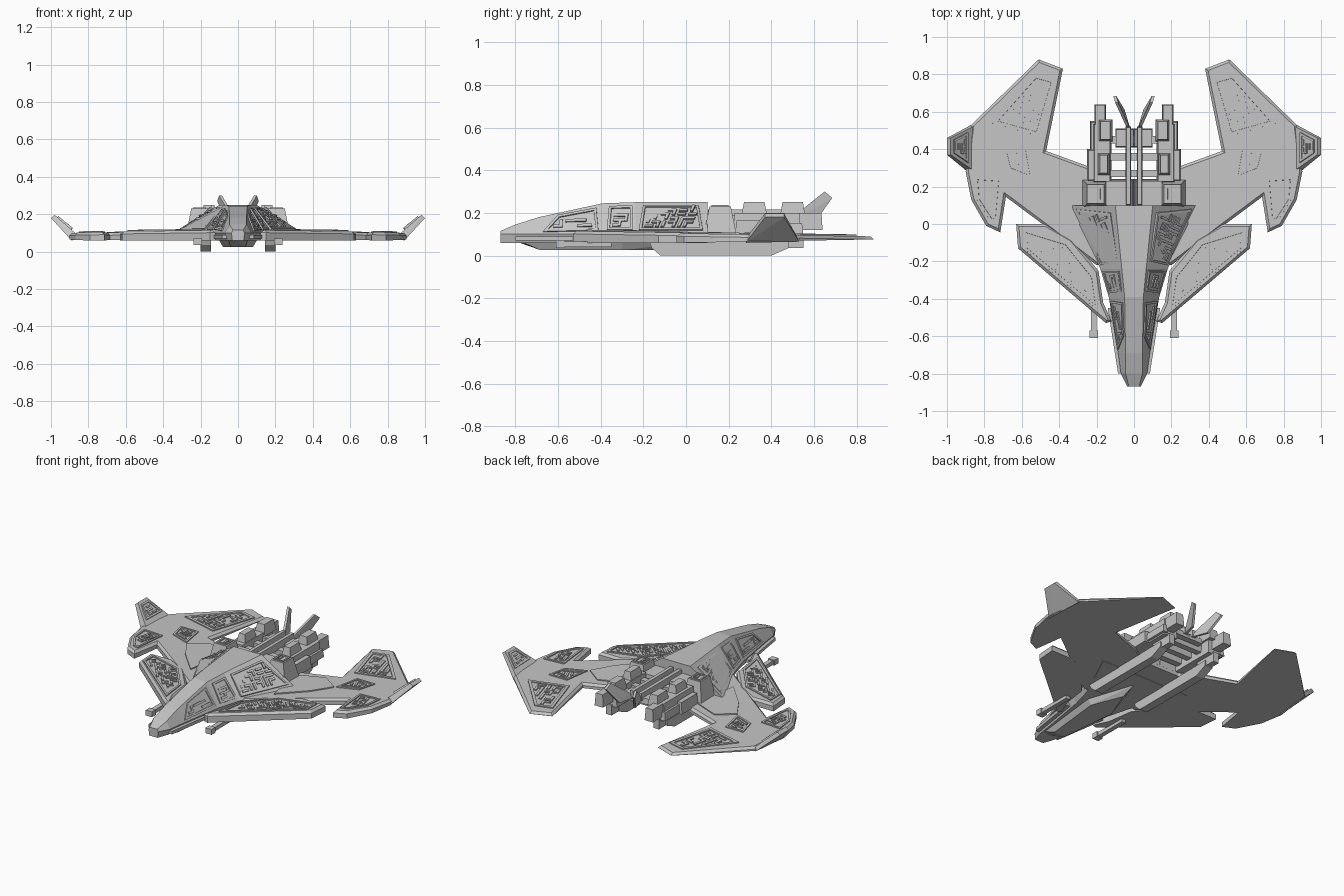
import bpy, bmesh, random
from mathutils import Vector

random.seed(4)
if "Cube" in bpy.data.objects:
    bpy.data.objects.remove(bpy.data.objects["Cube"])

grey = bpy.data.materials.new("hull_grey")
grey.use_nodes = True
tone = (0.56, 0.56, 0.56, 1)
grey.diffuse_color = tone
grey.node_tree.nodes["Principled BSDF"].inputs["Base Color"].default_value = tone


def finish(name, bm, mirror=True):
    bmesh.ops.recalc_face_normals(bm, faces=bm.faces)
    mesh = bpy.data.meshes.new(name)
    bm.to_mesh(mesh)
    bm.free()
    mesh.materials.append(grey)
    ob = bpy.data.objects.new(name, mesh)
    bpy.context.collection.objects.link(ob)
    if mirror:
        ob.modifiers.new("Mirror", 'MIRROR').use_mirror_merge = False
    return ob


def hull(name, points):
    # convex solid around a few corner points
    bm = bmesh.new()
    for p in points:
        bm.verts.new(p)
    bmesh.ops.convex_hull(bm, input=bm.verts)
    bmesh.ops.dissolve_limit(bm, angle_limit=0.01, verts=bm.verts, edges=bm.edges)
    return finish(name, bm)


def box(name, x, y, z, chamfer=0.0):
    c = chamfer
    return hull(name, [(a, b, z[0]) for a in x for b in y] +
                [(a, b, z[1]) for a in (x[0] + c, x[1] - c) for b in (y[0] + c, y[1] - c)])


def deck(y):
    return 0.104 - 0.016 * y


def belly(y):
    return 0.06 + 0.018 * max(y, 0)


def plate(name, outline, lift=0.0, edge=0.014):
    # wing slab that thins to the rear, with a sloped rim on top
    bm = bmesh.new()
    face = bm.faces.new([bm.verts.new((x, y, belly(y))) for x, y in outline])
    if face.normal.z < 0:
        face.normal_flip()
    out = bmesh.ops.extrude_face_region(bm, geom=[face])["geom"]
    top = [g for g in out if isinstance(g, bmesh.types.BMFace)]
    for v in top[0].verts:
        v.co.z = deck(v.co.y) + lift - 0.014
    bm.normal_update()
    bmesh.ops.recalc_face_normals(bm, faces=bm.faces)
    bmesh.ops.inset_region(bm, faces=top, thickness=edge, use_even_offset=True)
    for v in top[0].verts:
        v.co.z = deck(v.co.y) + lift
    return finish(name, bm)


def panel(name, corners, cell=0.026, rim=0.012, maze=True):
    # framed tray filled with a relief of short bars
    pts = [Vector(p) for p in corners]
    n = sum(((pts[i] - pts[0]).cross(pts[i + 1] - pts[0]) for i in range(1, len(pts) - 1)), Vector())
    n.normalize()
    if n.z < 0:
        n = -n
        pts.reverse()
    u = (pts[1] - pts[0]).normalized()
    v = n.cross(u).normalized()
    bm = bmesh.new()
    face = bm.faces.new([bm.verts.new(p - n * 0.008) for p in pts])
    out = bmesh.ops.extrude_face_region(bm, geom=[face])["geom"]
    top = [g for g in out if isinstance(g, bmesh.types.BMFace)]
    for w in top[0].verts:
        w.co += n * 0.015
    bmesh.ops.recalc_face_normals(bm, faces=bm.faces)
    bmesh.ops.inset_region(bm, faces=top, thickness=rim, use_even_offset=True)
    if not maze:
        return finish(name, bm)
    bmesh.ops.inset_region(bm, faces=top, thickness=0.001, depth=-0.006)

    def inside(p):
        return all(n.cross(b - a).normalized().dot(p - a) > rim + 0.009
                   for a, b in zip(pts, pts[1:] + pts[:1]))

    def bar(a, b):
        d = (b - a).normalized()
        s = n.cross(d)
        a, b = a - d * cell * 0.24, b + d * cell * 0.24
        ring = [e + s * k * cell * 0.24 for e, k in ((a, -1), (b, -1), (b, 1), (a, 1))]
        low = [bm.verts.new(p) for p in ring]
        high = [bm.verts.new(p + n * 0.008) for p in ring]
        bm.faces.new(high)
        for i in range(4):
            j = (i + 1) % 4
            bm.faces.new((low[i], low[j], high[j], high[i]))

    span = range(-25, 26)
    for i in span:
        for j in span:
            p = pts[0] + u * i * cell + v * j * cell
            q = p + random.choice((u, v)) * cell
            if inside(p) and inside(q) and random.random() < 0.85:
                bar(p, q)
    return finish(name, bm)


def deck_panel(name, outline, lift=0.0, **kw):
    return panel(name, [(x, y, deck(y) + lift) for x, y in outline], **kw)


# main wings with swept rear fins
plate("main_wing", [(0, 0.24), (0.14, 0.24), (0.25, 0.31), (0.47, 0.39), (0.38, 0.83), (0.51, 0.88),
                    (0.87, 0.53), (0.90, 0.28), (0.87, 0.13), (0.79, -0.01), (0.715, -0.045),
                    (0.685, 0.145), (0.49, 0), (0.2, -0.22), (0, -0.22)])
plate("front_wing", [(0.63, 0), (0.62, -0.13), (0.15, -0.53), (0.12, -0.52), (0.165, -0.42),
                     (0.19, -0.25), (0.33, -0.08), (0.47, 0)], lift=0.003)
deck_panel("fin_panel", [(0.53, 0.80), (0.42, 0.77), (0.51, 0.47), (0.76, 0.54)], cell=0.034, rim=0.018)
deck_panel("mid_wing_panel", [(0.57, 0.41), (0.70, 0.41), (0.67, 0.29), (0.54, 0.24)])
deck_panel("outer_wing_panel", [(0.71, 0.24), (0.85, 0.25), (0.84, 0.13), (0.77, 0.02), (0.73, 0.01)])
deck_panel("front_wing_panel", [(0.59, -0.03), (0.59, -0.13), (0.19, -0.465), (0.215, -0.28), (0.36, -0.1)],
           lift=0.003)
deck_panel("wing_root_plate", [(0.25, 0.24), (0.42, 0.31), (0.53, 0.23), (0.45, 0.1), (0.3, -0.06)],
           maze=False)

# upturned wing tips
hull("wing_tip", [(0.87, 0.53, 0.065), (0.89, 0.28, 0.06), (0.86, 0.52, 0.09), (0.865, 0.29, 0.095),
                  (1.0, 0.46, 0.18), (1.0, 0.37, 0.18), (0.98, 0.46, 0.197), (0.98, 0.37, 0.197)])
panel("wing_tip_panel", [(0.89, 0.49, 0.118), (0.89, 0.33, 0.123), (0.965, 0.38, 0.185),
                         (0.965, 0.45, 0.185)], cell=0.022)

# fuselage stations: y, lower half width, chine half width, roof half width, roof height
stations = [(-0.87, 0.03, 0.035, 0.027, 0.115), (-0.80, 0.055, 0.07, 0.045, 0.145),
            (-0.69, 0.07, 0.085, 0.045, 0.18), (-0.39, 0.12, 0.135, 0.05, 0.245),
            (-0.24, 0.16, 0.18, 0.065, 0.25), (0.10, 0.32, 0.345, 0.10, 0.25)]
bm = bmesh.new()
rings = []
for y, low, mid, roof, top in stations:
    half = [(low, 0.06), (mid, 0.1), (roof, top)]
    ring = half + [(-x, z) for x, z in reversed(half)]
    rings.append([bm.verts.new((x, y, z)) for x, z in ring])
for a, b in zip(rings, rings[1:]):
    for i in range(6):
        j = (i + 1) % 6
        bm.faces.new((a[i], a[j], b[j], b[i]))
bm.faces.new(rings[0])
bm.faces.new(rings[-1])
finish("fuselage", bm, mirror=False)


def side(y, t):
    # point on the sloping flank, t from chine to roof
    for a, b in zip(stations, stations[1:]):
        if y <= b[0]:
            k = (y - a[0]) / (b[0] - a[0])
            mid, roof, top = (a[i] + (b[i] - a[i]) * k for i in (2, 3, 4))
            return (mid + (roof - mid) * t, y, 0.1 + (top - 0.1) * t)


for name, y0, y1, y2, y3 in (("nose_panel", -0.67, -0.41, -0.42, -0.60),
                             ("canopy_panel", -0.37, -0.25, -0.25, -0.36),
                             ("shoulder_panel", -0.22, 0.08, 0.06, -0.20)):
    panel(name, [side(y0, 0.12), side(y1, 0.12), side(y2, 0.88), side(y3, 0.88)], cell=0.028)

# underside keel and chine strips
hull("keel", [(0, -0.78, 0.06), (0.05, -0.76, 0.06), (0.04, -0.68, 0.025), (0, -0.68, 0.025),
              (0.08, -0.3, 0.025), (0, -0.1, 0.025), (0.1, -0.3, 0.06), (0, 0, 0.06)])
hull("chine_strip", [(x + d, y, z) for x, y in ((0.06, -0.8), (0.115, -0.45)) for d in (0, 0.025)
                     for z in (0.07, 0.09)])

# long skids and forward guns
hull("skid", [(x, y, z) for x in (0.145, 0.2)
              for y, z in ((-0.17, 0.06), (-0.16, 0.035), (-0.12, 0), (0.4, 0), (0.48, 0.035), (0.48, 0.07))])
box("gun_barrel", (0.2, 0.23), (-0.61, -0.35), (0.04, 0.065))
box("gun_muzzle", (0.193, 0.237), (-0.61, -0.57), (0.035, 0.07))

# rear deck and engine blocks
box("rear_deck", (0, 0.16), (0.08, 0.24), (0.07, 0.19), 0.01)
box("engine_shoulder", (0.13, 0.28), (0.08, 0.24), (0.08, 0.23), 0.03)
panel("engine_shoulder_plate", [(0.17, 0.12, 0.229), (0.24, 0.12, 0.229), (0.24, 0.2, 0.229),
                                (0.17, 0.2, 0.229)], rim=0.01)
box("engine_nacelle", (0.12, 0.22), (0.22, 0.54), (0.09, 0.2), 0.008)
box("engine_outer_step", (0.2, 0.25), (0.23, 0.40), (0.09, 0.165), 0.006)
box("engine_outer_rail", (0.2, 0.235), (0.38, 0.55), (0.1, 0.15), 0.006)
box("engine_front_cap", (0.13, 0.195), (0.26, 0.38), (0.19, 0.25), 0.012)
box("engine_rear_cap", (0.115, 0.19), (0.44, 0.56), (0.18, 0.25), 0.012)
box("engine_tail", (0.15, 0.21), (0.5, 0.64), (0.12, 0.2), 0.005)
box("engine_lower_fin", (0.15, 0.19), (0.4, 0.55), (0.035, 0.1))
for i, y in enumerate((0.25, 0.34, 0.43)):
    box("cross_beam_%d" % i, (0, 0.13), (y, y + 0.04), (0.12, 0.175))
box("centre_plate", (0, 0.1), (0.41, 0.51), (0.15, 0.185), 0.005)
box("centre_rail", (0.015, 0.045), (0.1, 0.52), (0.17, 0.215), 0.004)

# splayed tail fins
hull("tail_fin", [(x + d, y, z) for d in (0, 0.016)
                  for x, y, z in ((0.02, 0.51, 0.17), (0.03, 0.53, 0.205), (0.085, 0.65, 0.3),
                                  (0.095, 0.685, 0.27), (0.05, 0.61, 0.165))])
